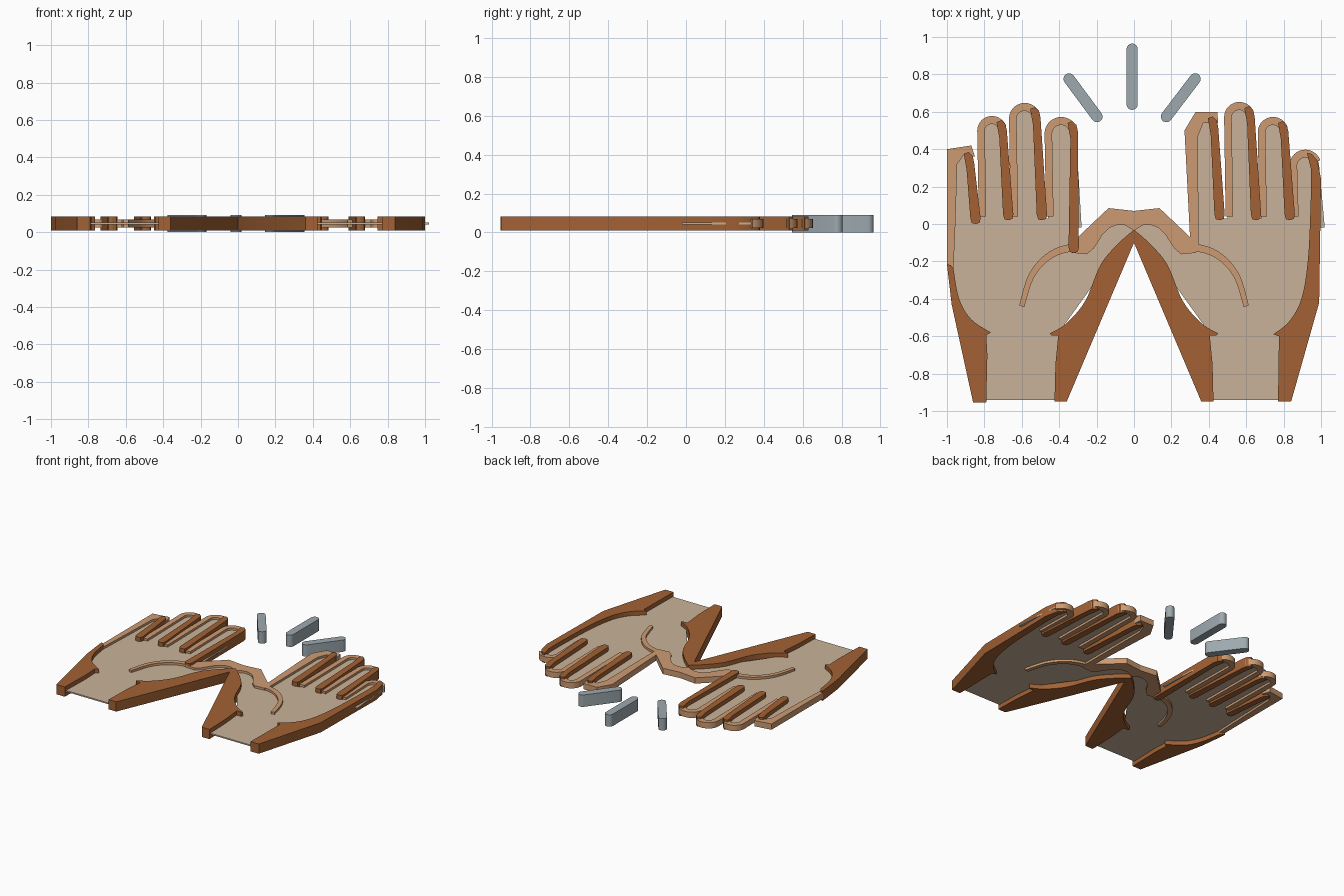
import bpy
import bmesh
from math import sin, cos, pi
from mathutils import Vector

default_cube = bpy.data.objects.get("Cube")
if default_cube:
    bpy.data.objects.remove(default_cube, do_unlink=True)


def make_material(name, red, green, blue):
    material = bpy.data.materials.new(name)
    material.use_nodes = True
    colour = (red, green, blue, 1)
    material.diffuse_color = colour
    material.node_tree.nodes["Principled BSDF"].inputs["Base Color"].default_value = colour
    return material


tan = make_material("pale tan", .58, .45, .32)
light = make_material("light brown", .61, .33, .17)
dark = make_material("dark brown", .36, .12, .034)
grey = make_material("blue grey", .34, .40, .43)

MIDDLE = .046
half_thickness = {tan: .005, light: .022, dark: .037, grey: .045}


def plate(name, outline, material):
    """Extrude a flat outline equally above and below the middle plane."""
    half = half_thickness[material]
    bm = bmesh.new()
    corners = [bm.verts.new((x, y, MIDDLE - half)) for x, y in outline]
    base = bm.faces.new(corners)
    extruded = bmesh.ops.extrude_face_region(bm, geom=[base], use_keep_orig=True)
    raised = [item for item in extruded["geom"] if isinstance(item, bmesh.types.BMVert)]
    bmesh.ops.translate(bm, verts=raised, vec=(0, 0, half + half))
    bmesh.ops.recalc_face_normals(bm, faces=bm.faces)
    mesh = bpy.data.meshes.new(name)
    bm.to_mesh(mesh)
    bm.free()
    mesh.shade_smooth()
    mesh.set_sharp_from_angle(angle=.6)
    mesh.materials.append(material)
    obj = bpy.data.objects.new(name, mesh)
    bpy.context.collection.objects.link(obj)
    return obj


def smooth_path(points, steps=5):
    """Pass a rounded path through the given points."""
    points = [Vector(point) for point in points]
    padded = [points[0]] + points + [points[-1]]
    path = []
    for before, start, end, after in zip(padded, padded[1:], padded[2:], padded[3:]):
        for step in range(steps):
            t = step / steps
            bend = (before * 2 - start * 5 + end * 4 - after) * t * t
            twist = (start * 3 - before - end * 3 + after) * t ** 3
            path.append(start + ((end - before) * t + bend + twist) / 2)
    return path + [points[-1]]


def ribbon(name, path, start_width, end_width, material):
    """A flat band of changing width along a path."""
    path = [Vector(point) for point in path]
    left_edge, right_edge = [], []
    last = len(path) - 1
    for index, point in enumerate(path):
        along = (path[min(index + 1, last)] - path[max(index - 1, 0)]).normalized()
        across = Vector((-along.y, along.x))
        width = start_width + (end_width - start_width) * index / last
        left_edge.append(point + across * width / 2)
        right_edge.append(point - across * width / 2)
    return plate(name, left_edge + right_edge[::-1], material)


def arch(left, right, top, squash=1, sweep=pi):
    """Points over a rounded fingertip, from its left side to its right."""
    radius = (right - left) / 2
    steps = 14
    angles = [pi - sweep * step / steps for step in range(steps + 1)]
    return [(left + radius + radius * cos(angle),
             top - radius * squash + radius * squash * sin(angle)) for angle in angles]


def rounded_finger(name, left, right, top, base=.02):
    # Inner skin and the raised rim around the fingertip
    skin = [(left + .02, base - .04)] + arch(left + .02, right - .01, top - .02)
    plate(name + "_skin", skin + [(right + .02, base - .04)], tan)
    rim = [(left + .03, base + .02)] + arch(left + .022, right - .022, top - .024, sweep=pi * .9)
    ribbon(name + "_rim", rim, .04, .045, light)


def finger_shade(name, right, top, base=.02, drift=.03):
    # Tall dark ridge down the right side of a finger
    foot = right + drift
    plate(name + "_shade", [
        (right - .055, top - .035), (right - .03, top - .025), (right - .008, top - .045),
        (right, top - .08), (foot + .005, base + .03), (foot, base + .008),
        (foot - .02, base), (foot - .042, base + .005), (foot - .05, base + .03),
        (right - .04, top - .12)], dark)


# Rounded fingers
fingers = {
    "right_ring_finger": (-.84, -.68, .58),
    "right_middle_finger": (-.67, -.50, .65),
    "right_index_finger": (-.48, -.30, .575),
    "left_middle_finger": (.48, .645, .655),
    "left_ring_finger": (.66, .825, .575),
    "left_little_finger": (.83, 1, .40),
}
for finger, (left, right, top) in fingers.items():
    rounded_finger(finger, left, right, top)
    if finger == "right_index_finger":
        finger_shade(finger, right, top, base=-.155, drift=0)
    elif finger != "left_little_finger":
        finger_shade(finger, right, top)

# Angular outer finger of the right hand
plate("right_little_finger_skin", [
    (-.98, -.05), (-.98, .38), (-.87, .39), (-.83, -.05)], tan)
plate("right_little_finger_rim", [
    (-1, .4), (-.87, .42), (-.85, .36), (-.91, .37), (-.945, .32),
    (-.955, 0), (-.965, -.24), (-1, -.22)], light)
finger_shade("right_little_finger", -.855, .41, base=0)

# Angular index finger of the left hand
plate("left_index_finger_skin", [
    (.32, -.05), (.3, .5), (.34, .58), (.43, .58), (.46, -.05)], tan)
plate("left_index_finger_rim", [
    (.27, .5), (.33, .6), (.445, .6), (.45, .54), (.37, .54), (.342, .47),
    (.345, -.12), (.3, -.08)], light)
finger_shade("left_index_finger", .45, .6)


def mirrored(points, side):
    return [(side * x, y) for x, y in points]


# Parts that match on both hands
palm = [(.98, .03), (.97, -.3), (.8, -.94), (.4, -.94), (.38, -.55), (.2, -.3),
        (0, -.07), (0, .02), (.1, .04), (.2, -.04), (.31, -.1), (.34, .03)]
thumb = [(0, .07), (.136, .085), (.3, -.07), (.34, -.1), (.33, -.155), (.25, -.16),
         (.215, -.13), (.17, -.06), (.13, -.02), (.09, -.005), (.05, -.005), (0, -.035)]
crease = [(.25, -.14), (.35, -.13), (.46, -.175), (.55, -.28), (.6, -.44)]
heel = [(.45, -.585), (.36, -.53), (.26, -.41), (.18, -.22), (.09, -.11), (0, -.03)]
wrist_inside = [(0, -.1), (.36, -.95), (.425, -.95), (.42, -.75), (.405, -.595), (.44, -.595)]
for side, hand in ((1, "left"), (-1, "right")):
    plate(hand + "_palm", mirrored(palm, side), tan)
    plate(hand + "_thumb", mirrored(thumb, side), light)
    ribbon(hand + "_palm_crease", smooth_path(mirrored(crease, side)), .045, .028, light)
    inner = smooth_path(mirrored(heel, side)) + mirrored(wrist_inside, side)
    plate(hand + "_inner_wrist", inner, dark)

# Outer edges of the hands
right_curve = smooth_path([(-.965, -.24), (-.935, -.4), (-.87, -.51), (-.765, -.58)])
plate("right_outer_wrist", right_curve + [
    (-.79, -.595), (-.784, -.7), (-.79, -.955), (-.86, -.955), (-.975, -.43),
    (-1, -.215), (-.98, -.22)], dark)
left_curve = smooth_path([(.945, .3), (.945, .13), (.93, -.19), (.895, -.4), (.83, -.52),
                          (.745, -.59)])
plate("left_outer_edge", left_curve + [
    (.775, -.6), (.77, -.95), (.84, -.95), (.99, -.42), (1, .24), (.98, .34),
    (.95, .375), (.925, .38)], dark)


def ray(name, start, end, radius=.03):
    # Short bar with round ends
    start, end = Vector(start), Vector(end)
    along = (end - start).normalized()
    across = Vector((-along.y, along.x))
    turns = [pi * step / 8 for step in range(9)]
    outline = [end - along * radius + (across * cos(a) + along * sin(a)) * radius for a in turns]
    outline += [start + along * radius - (across * cos(a) + along * sin(a)) * radius for a in turns]
    plate(name, outline, grey)


ray("middle_ray", (-.01, .61), (-.01, .965))
ray("right_ray", (-.18, .55), (-.365, .8))
ray("left_ray", (.155, .55), (.345, .8))
